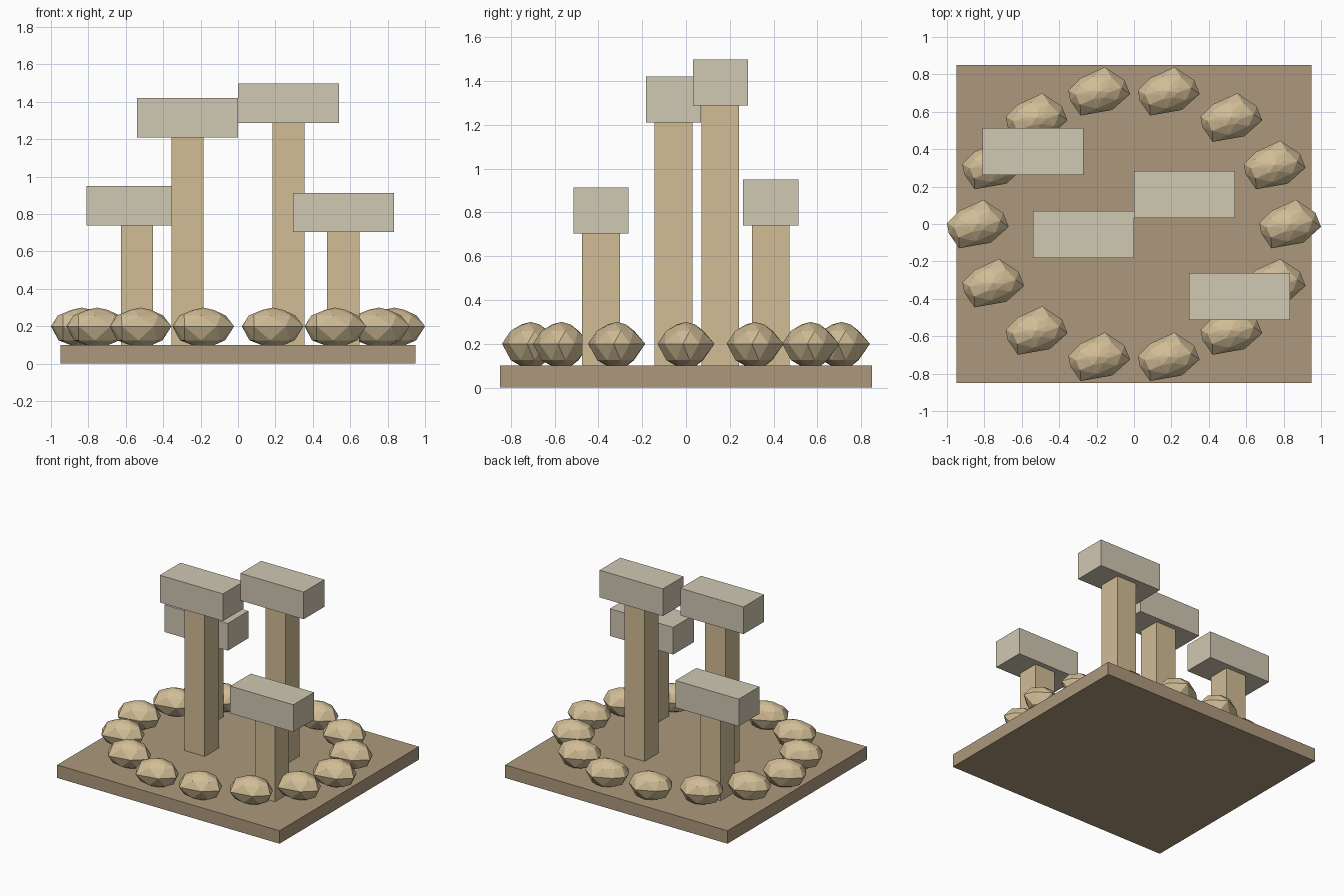
import bpy
import bmesh
import math
from mathutils import Vector

cube = bpy.data.objects.get("Cube")
if cube:
    bpy.data.objects.remove(cube, do_unlink=True)


def linear(c):
    c /= 255
    return c / 12.92 if c <= 0.04045 else ((c + 0.055) / 1.055) ** 2.4


def make_material(name, rgb):
    color = [linear(c) for c in rgb] + [1.0]
    mat = bpy.data.materials.new(name)
    mat.use_nodes = True
    mat.diffuse_color = color
    mat.node_tree.nodes["Principled BSDF"].inputs["Base Color"].default_value = color
    return mat


earth = make_material("brown earth", (173, 153, 124))
sandstone = make_material("sandstone", (209, 189, 150))
limestone = make_material("pale limestone", (208, 200, 179))


def add_mesh(name, bm, mat):
    mesh = bpy.data.meshes.new(name)
    bm.to_mesh(mesh)
    bm.free()
    mesh.materials.append(mat)
    return add_object(name, mesh)


def add_object(name, mesh, location=(0, 0, 0)):
    obj = bpy.data.objects.new(name, mesh)
    obj.location = location
    bpy.context.scene.collection.objects.link(obj)
    return obj


def add_box(name, x, y, bottom, size, mat):
    bm = bmesh.new()
    bmesh.ops.create_cube(bm, size=1)
    bmesh.ops.scale(bm, vec=size, verts=bm.verts)
    bmesh.ops.translate(bm, vec=(x, y, bottom + size[2] / 2), verts=bm.verts)
    return add_mesh(name, bm, mat)


# Ground slab
add_box("ground_slab", 0, 0, 0, (1.9, 1.7, 0.1), earth)

# Square pillars, each with an oblong capstone
pillars = {
    "back_right": (-0.54, 0.387, 0.74),
    "centre_right": (-0.27, -0.057, 1.21),
    "centre_left": (0.27, 0.157, 1.287),
    "front_left": (0.563, -0.388, 0.703),
}
for side, (x, y, top) in pillars.items():
    add_box(side + "_pillar", x, y, 0.1, (0.172, 0.172, top - 0.1), sandstone)
    add_box(side + "_capstone", x, y, top, (0.54, 0.252, 0.21), limestone)

# Faceted stone: skewed outline, stacked in scaled rings around a sharp waist
outline = [Vector(p) for p in (
    (0.165, -0.015), (0.135, 0.06), (0.03, 0.13), (-0.1, 0.07), (-0.165, 0.005),
    (-0.155, -0.05), (-0.1, -0.13), (0.07, -0.1))]
middles = [(p + outline[i - 1]) / 2 for i, p in enumerate(outline)]
rings = ((outline, 0.36, 0.1), (middles, 0.78, 0.125), (outline, 1.0, 0.2),
         (middles, 0.8, 0.258), (outline, 0.33, 0.288))
bm = bmesh.new()
for points, scale, z in rings:
    for p in points:
        bm.verts.new((p.x * scale, p.y * scale, z))
bm.verts.new((0, 0, 0.3))
hull = bmesh.ops.convex_hull(bm, input=bm.verts)
loose = [v for v in bm.verts if not v.link_faces]
bmesh.ops.delete(bm, geom=loose, context="VERTS")
bmesh.ops.recalc_face_normals(bm, faces=bm.faces)
first = add_mesh("ring_stone_1", bm, sandstone)

# Oval ring of stones sharing one mesh
count = 14
for i in range(count):
    angle = math.tau * i / count
    spot = (0.835 * math.cos(angle), 0.728 * math.sin(angle), 0)
    if i == 0:
        first.location = spot
    else:
        add_object(f"ring_stone_{i + 1}", first.data, spot)
